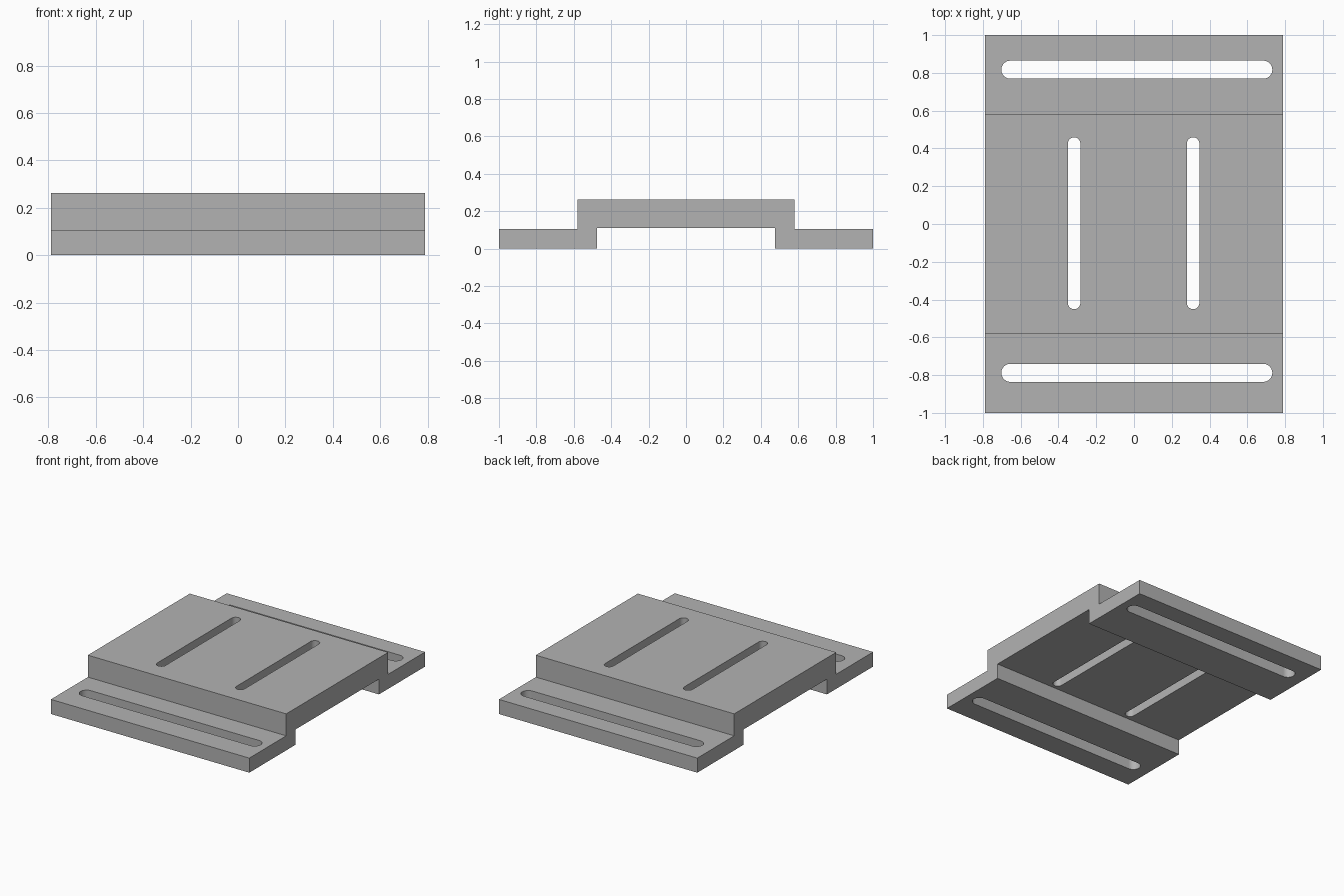
import bpy
import bmesh
from math import pi, cos, sin

cube = bpy.data.objects.get("Cube")
if cube:
    bpy.data.objects.remove(cube, do_unlink=True)

HALF_WIDTH = 0.79
TOP, INNER, FLANGE = 0.263, 0.11, 0.105

grey = bpy.data.materials.new("plain grey")
grey.use_nodes = True
colour = (0.45, 0.45, 0.45, 1)
grey.diffuse_color = colour
grey.node_tree.nodes["Principled BSDF"].inputs["Base Color"].default_value = colour


def extruded(name, outline, offset):
    """Make a solid by sweeping a flat outline along an offset."""
    bm = bmesh.new()
    face = bm.faces.new([bm.verts.new(p) for p in outline])
    swept = bmesh.ops.extrude_face_region(bm, geom=[face])["geom"]
    moved = [g for g in swept if isinstance(g, bmesh.types.BMVert)]
    bmesh.ops.translate(bm, verts=moved, vec=offset)
    bmesh.ops.recalc_face_normals(bm, faces=bm.faces)
    mesh = bpy.data.meshes.new(name)
    bm.to_mesh(mesh)
    bm.free()
    mesh.materials.append(grey)
    obj = bpy.data.objects.new(name, mesh)
    bpy.context.collection.objects.link(obj)
    return obj


def slot_outline(x, y, length, width, along_x, steps=12):
    """Round-ended slot centred on x, y."""
    r, straight = width / 2, (length - width) / 2
    points = []
    for end in (1, -1):
        for i in range(steps + 1):
            a = -pi / 2 + pi * i / steps
            u, v = end * (straight + r * cos(a)), end * r * sin(a)
            points.append((x + u, y + v, -0.1) if along_x else (x - v, y + u, -0.1))
    return points


# Stepped bracket: raised bridge with a flange at the front and back
half = [(0.475, INNER), (0.475, 0), (1, 0), (1, FLANGE), (0.58, FLANGE), (0.58, TOP)]
profile = half + [(-y, z) for y, z in reversed(half)]
bracket = extruded("mounting_bracket", [(-HALF_WIDTH, y, z) for y, z in profile],
                   (2 * HALF_WIDTH, 0, 0))

# Long slots in the flanges, narrow slots in the bridge
slots = [
    ("back_slot", 0.015, 0.817, 1.435, 0.096, True),
    ("front_slot", 0.015, -0.788, 1.435, 0.096, True),
    ("right_slot", -0.317, 0.004, 0.91, 0.066, False),
    ("left_slot", 0.313, 0.004, 0.91, 0.066, False),
]
bpy.context.view_layer.objects.active = bracket
for name, *shape in slots:
    cutter = extruded(name + "_cutter", slot_outline(*shape), (0, 0, 0.6))
    cutter.hide_render = True
    cut = bracket.modifiers.new(name, "BOOLEAN")
    cut.operation = "DIFFERENCE"
    cut.solver = "EXACT"
    cut.object = cutter
    bpy.ops.object.modifier_apply(modifier=cut.name)
    bpy.data.objects.remove(cutter, do_unlink=True)

# Round slot ends, crisp edges elsewhere
bracket.select_set(True)
bpy.ops.object.shade_smooth_by_angle(angle=pi / 6)
